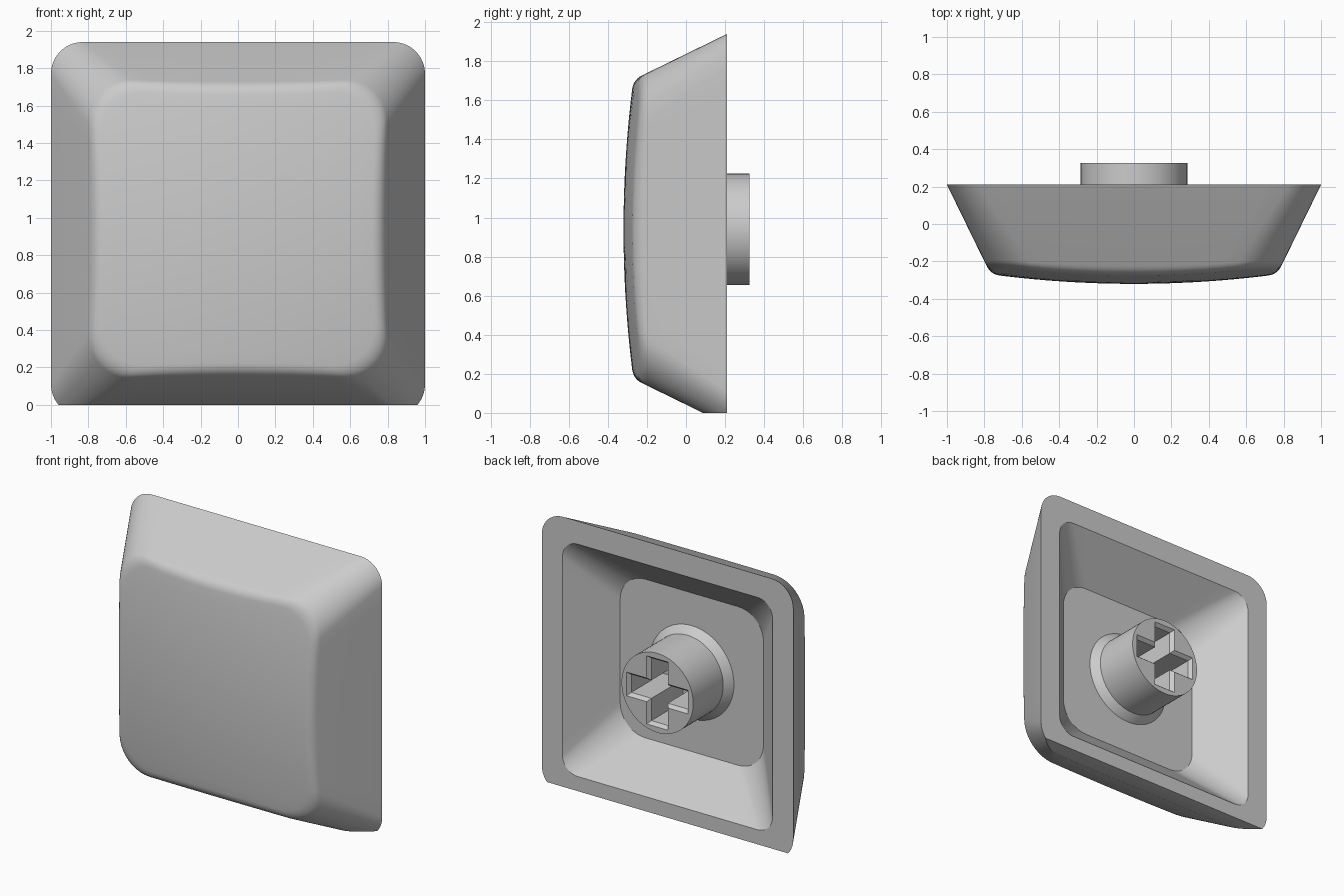
import bpy, bmesh, math
from mathutils import Vector

MID_Z = 0.94      # height of the cap's axis
BACK_Y = 0.21     # plane of the open rim
FLOOR_Y = -0.066  # floor of the hollow

cube = bpy.data.objects.get("Cube")
if cube:
    bpy.data.objects.remove(cube, do_unlink=True)

plastic = bpy.data.materials.new("light_grey_plastic")
plastic.use_nodes = True
colour = (0.6, 0.6, 0.6, 1)
plastic.diffuse_color = colour
plastic.node_tree.nodes["Principled BSDF"].inputs["Base Color"].default_value = colour


def rounded_square(half, radius, arc=10, side=14):
    """Outline points (x, z) of a rounded square, always the same count."""
    pts, c = [], half - radius
    for q in range(4):
        turn = q * math.pi / 2
        for i in range(arc + 1):
            a = i / arc * math.pi / 2
            pts.append((c + radius * math.cos(a), c + radius * math.sin(a), turn))
        for i in range(1, side):
            pts.append((c - 2 * c * i / side, half, turn))
    return [(x * math.cos(t) - z * math.sin(t), x * math.sin(t) + z * math.cos(t))
            for x, z, t in pts]


def at_depth(outline, y):
    return [Vector((x, y, z + MID_Z)) for x, z in outline]


def add_ring(bm, pts):
    return [bm.verts.new(p) for p in pts]


def bridge(bm, a, b):
    n = len(a)
    for i in range(n):
        j = (i + 1) % n
        bm.faces.new((a[i], a[j], b[j], b[i]))


def loft(bm, rings):
    rings = [add_ring(bm, r) for r in rings]
    for a, b in zip(rings, rings[1:]):
        bridge(bm, a, b)
    return rings


def finish(bm, name):
    bmesh.ops.recalc_face_normals(bm, faces=bm.faces[:])
    mesh = bpy.data.meshes.new(name)
    bm.to_mesh(mesh)
    bm.free()
    mesh.materials.append(plastic)
    obj = bpy.data.objects.new(name, mesh)
    bpy.context.collection.objects.link(obj)
    bpy.ops.object.select_all(action="DESELECT")
    obj.select_set(True)
    bpy.context.view_layer.objects.active = obj
    bpy.ops.object.shade_smooth_by_angle(angle=math.radians(30))


# Cap shape: tapered walls meeting a shallow domed face
def wall(y):
    d = BACK_Y - y
    return at_depth(rounded_square(1 - 0.488 * d, 0.17 + 0.17 * d), y)


def on_dome(x, z):
    return Vector((x, -0.32 + (x * x + z * z) / 11.6, z + MID_Z))


base, upper = wall(BACK_Y), wall(-0.4)
edge = []
for lo, hi in zip(base, upper):
    p = lo.lerp(hi, 0.75)
    for _ in range(8):
        y = on_dome(p.x, p.z - MID_Z).y
        p = lo.lerp(hi, (BACK_Y - y) / (BACK_Y + 0.4))
    edge.append(p)

# Rounded front edge, as a curve from wall to dome
fillet = []
STEPS = 7
for s in range(STEPS + 1):
    t = s / STEPS
    ring = []
    for lo, p in zip(base, edge):
        a = p + (lo - p).normalized() * 0.05
        b = on_dome(p.x * 0.935, (p.z - MID_Z) * 0.935)
        ring.append(a * (1 - t) ** 2 + p * 2 * t * (1 - t) + b * t * t)
    fillet.append(ring)

dome = [[on_dome(p.x * k / 14, (p.z - MID_Z) * k / 14) for p in edge]
        for k in range(12, 0, -1)]

# Shell: hollow floor, hollow wall, rim, outer wall, rounded edge, dome
bm = bmesh.new()
hollow = [at_depth(rounded_square(0.57, 0.2), FLOOR_Y),
          at_depth(rounded_square(0.835, 0.12), BACK_Y)]
rings = loft(bm, hollow + [base] + fillet + dome)
bm.faces.new(rings[0])
bm.faces.new(rings[-1])

# Flat cut along the bottom so the cap stands up
bmesh.ops.bisect_plane(bm, geom=bm.verts[:] + bm.edges[:] + bm.faces[:],
                       plane_co=(0, 0, 0), plane_no=(0, 0, -1), clear_outer=True)
bmesh.ops.holes_fill(bm, edges=[e for e in bm.edges if e.is_boundary], sides=0)
finish(bm, "cap_shell")


# Stem: flared round post with a cross-shaped socket
def circle(radius, y, n=64):
    return at_depth([(radius * math.cos(i * math.tau / n), radius * math.sin(i * math.tau / n))
                     for i in range(n)], y)


def cross(reach, w, y):
    pts = []
    for q in range(4):
        c, s = round(math.cos(q * math.pi / 2)), round(math.sin(q * math.pi / 2))
        for x, z in ((reach, -w), (reach, w), (w, w)):
            pts.append((x * c - z * s, x * s + z * c))
    return at_depth(pts, y)


STEM_Y = 0.325
bm = bmesh.new()
outer = loft(bm, [circle(0.34, FLOOR_Y - 0.01), circle(0.335, FLOOR_Y),
                  circle(0.285, -0.016), circle(0.285, STEM_Y)])
bm.faces.new(outer[0])
socket = loft(bm, [cross(0.225, 0.065, FLOOR_Y + 0.006),
                   cross(0.225, 0.065, STEM_Y - 0.025), cross(0.245, 0.085, STEM_Y)])
bm.faces.new(socket[0])
bmesh.ops.triangle_fill(bm, use_beauty=True, normal=(0, 1, 0),
                        edges=[e for e in bm.edges if e.is_boundary])
finish(bm, "stem")
